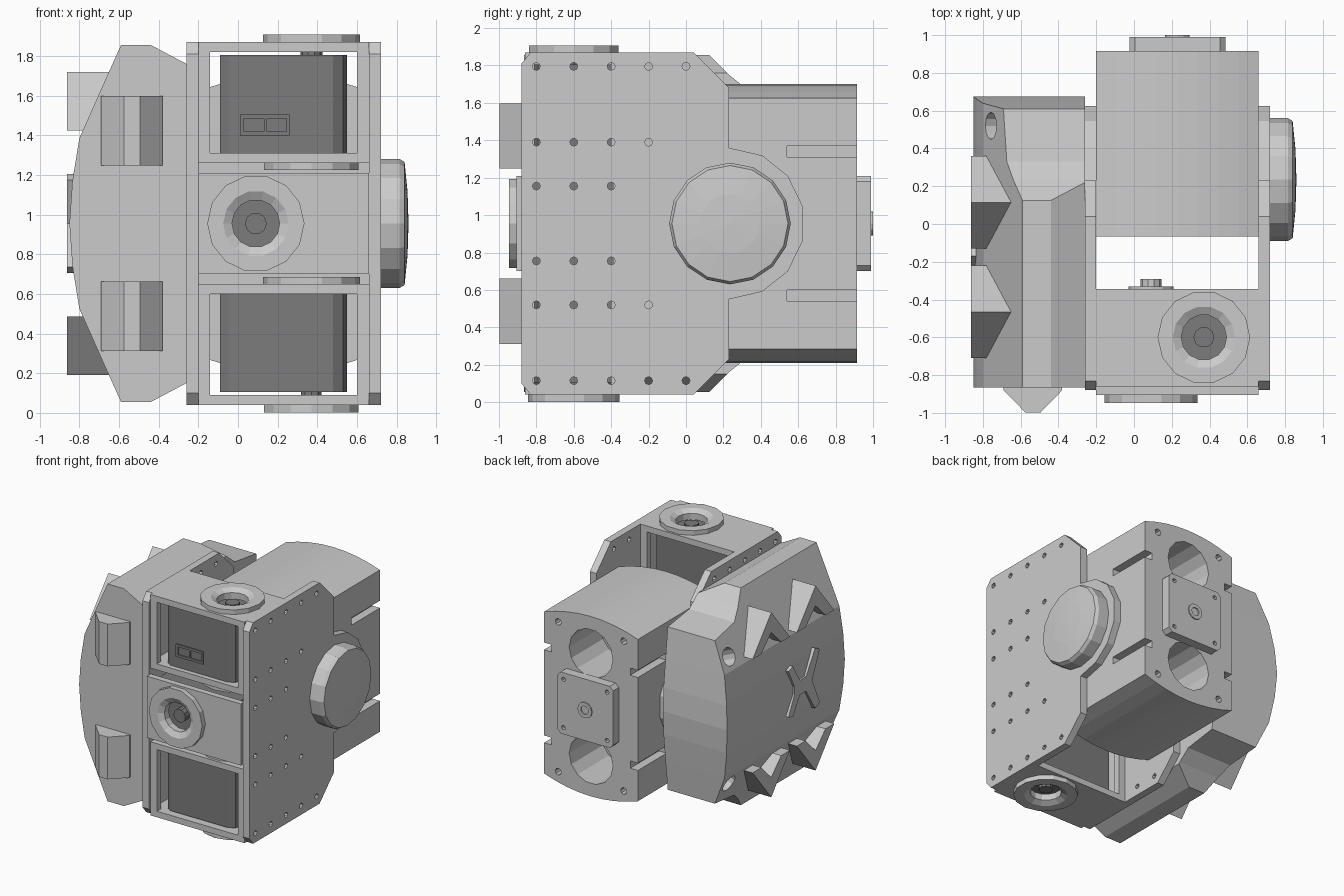
import bpy, bmesh, math
from mathutils import Vector

if "Cube" in bpy.data.objects:
    bpy.data.objects.remove(bpy.data.objects["Cube"])

ZC = 0.955  # height of the horizontal symmetry plane

dark = bpy.data.materials.new("dark_grey")
dark.diffuse_color = (0.2, 0.2, 0.2, 1)
dark.use_nodes = True
dark.node_tree.nodes["Principled BSDF"].inputs["Base Color"].default_value = dark.diffuse_color


def finish(bm, name, mat=None):
    bmesh.ops.remove_doubles(bm, verts=bm.verts, dist=1e-5)
    bmesh.ops.recalc_face_normals(bm, faces=bm.faces)
    me = bpy.data.meshes.new(name)
    bm.to_mesh(me)
    bm.free()
    ob = bpy.data.objects.new(name, me)
    bpy.context.collection.objects.link(ob)
    if mat:
        me.materials.append(mat)
    return ob


def prism(name, pts, axis, a, b, mat=None):
    """Extrude a 2D outline along an axis (X: y,z  Y: x,z  Z: x,y)."""
    bm = bmesh.new()
    put = {'X': lambda p, t: (t, p[0], p[1]),
           'Y': lambda p, t: (p[0], t, p[1]),
           'Z': lambda p, t: (p[0], p[1], t)}[axis]
    lo, hi = ([bm.verts.new(put(p, t)) for p in pts] for t in (a, b))
    bm.faces.new(lo)
    bm.faces.new(hi)
    for i in range(len(pts)):
        j = (i + 1) % len(pts)
        bm.faces.new((lo[i], lo[j], hi[j], hi[i]))
    return finish(bm, name, mat)


def box(name, x, y, z, mat=None):
    return prism(name, [(x[0], z[0]), (x[1], z[0]), (x[1], z[1]), (x[0], z[1])], 'Y', y[0], y[1], mat)


def lathe(name, prof, at, d, n=14, closed=False, mat=None):
    """Spin (radius, height) points about direction d through point at."""
    bm = bmesh.new()
    q = Vector((0, 0, 1)).rotation_difference(Vector(d))
    rings = [[bm.verts.new(Vector(at) + q @ Vector((r * math.cos(2 * math.pi * k / n),
              r * math.sin(2 * math.pi * k / n), h))) for k in range(n)] for r, h in prof]
    for i in range(len(rings) if closed else len(rings) - 1):
        p, s = rings[i], rings[(i + 1) % len(rings)]
        for k in range(n):
            m = (k + 1) % n
            bm.faces.new((p[k], p[m], s[m], s[k]))
    return finish(bm, name, mat)


def rod(name, r, at, d, length, n=12, mat=None):
    return lathe(name, [(0, 0), (r, 0), (r, length), (0, length)], at, d, n, mat=mat)


def boolean(ob, tools, op='DIFFERENCE'):
    for t in tools:
        m = ob.modifiers.new("cut", 'BOOLEAN')
        m.operation, m.object, m.solver = op, t, 'EXACT'
    dg = bpy.context.evaluated_depsgraph_get()
    dg.update()
    me = bpy.data.meshes.new_from_object(ob.evaluated_get(dg))
    ob.modifiers.clear()
    ob.data = me
    for t in tools:
        bpy.data.objects.remove(t)


def mirrored(half):
    """Complete an outline (upper half) by reflecting it about ZC."""
    return half + [(u, 2 * ZC - z) for u, z in reversed(half) if abs(z - ZC) > 1e-4]


def zpair(s, a, b):
    return sorted((ZC + s * a, ZC + s * b))


# Side plates with round hinge lobe and screw holes
lobe = [(0.23 + 0.405 * math.cos(a), ZC + 0.405 * math.sin(a))
        for a in [math.radians(d) for d in (90, 64, 39, 13)]]
plate = mirrored([(-0.88, 1.81), (-0.83, 1.87), (0.04, 1.87), (0.23, 1.68)] + lobe)
rows = ((0.84, 5), (0.435, 4), (0.2, 3))
for name, x in (("right_plate", 0.66), ("left_plate", -0.26)):
    ob = prism(name, plate, 'X', x, x + 0.06)
    boolean(ob, [rod("hole", 0.021, (x - 0.05, -0.8 + 0.2 * i, ZC + s * dz), (1, 0, 0), 0.16, 8)
                 for dz, n in rows for i in range(n) for s in (1, -1)])

# Hinge knob on the right
lathe("hinge_knob", [(0, 0), (0.325, 0), (0.325, 0.095), (0.31, 0.12), (0.16, 0.135), (0, 0.14)],
      (0.72, 0.235, ZC), (1, 0, 0), 16)

# Rear motor housing with crowned top and bottom
crown = [(0.23 + 0.43 * t, 1.70 - 0.075 * t * t) for t in (-1, -0.75, -0.5, -0.25, 0, 0.25, 0.5, 0.75, 1)]
housing = prism("motor_housing", mirrored(crown), 'Y', -0.065, 0.915)
tools = []
for s in (1, -1):
    tools.append(rod("bore", 0.2, (0.23, 0.5, ZC + s * 0.44), (0, 1, 0), 0.6, 14))
    for k in (1, -1):
        tools.append(rod("screw", 0.028, (0.23 + k * 0.3, 0.8, ZC + s * 0.62), (0, 1, 0), 0.3, 8))
        xs = sorted((0.23 + k * 0.36, 0.23 + k * 0.5))
        tools.append(box("slot", xs, (0.54, 1.0), zpair(s, 0.355, 0.415)))
boolean(housing, tools)

# Square rear flange with centre ring and corner holes
c, h = 0.05, 0.255
flange = prism("rear_flange", [(0.23 + sx * (h - a), ZC + sz * (h - b)) for sx, sz, a, b in
               ((1, 1, 0, .03), (1, 1, .03, 0), (-1, 1, .03, 0), (-1, 1, 0, .03),
                (-1, -1, 0, .03), (-1, -1, .03, 0), (1, -1, .03, 0), (1, -1, 0, .03))], 'Y', 0.91, 0.99)
boolean(flange, [rod("hole", 0.018, (0.23 + i * 0.2, 0.94, ZC + j * 0.2), (0, 1, 0), 0.2, 8)
                 for i in (1, -1) for j in (1, -1)])
lathe("rear_shaft_ring", [(0.065, 0), (0.065, 0.02), (0.035, 0.02), (0.035, 0)],
      (0.23, 0.98, ZC), (0, 1, 0), 12, True)


# Raised horn ring with countersunk bore
def horn(name, at, d, height):
    lathe(name + "_ring", [(0.245, 0), (0.245, height), (0.165, height), (0.12, height - 0.025), (0.12, -0.04),
                           (0.15, -0.04), (0.15, 0)], at, d, 14, True)
    low = Vector(at) - Vector(d) * 0.1
    rod(name + "_pin", 0.055, low, d, 0.09, 10, dark)


# Upper and lower servo units, mirrored about the middle
for s, tag in ((1, "upper"), (-1, "lower")):
    outer = box(tag + "_outer_plate", (-0.2, 0.66), (-0.86, -0.345), zpair(s, 0.865, 0.915))
    boolean(outer, [rod("bore", 0.14, (0.37, -0.6, ZC + s * 0.8), (0, 0, s), 0.2, 14)])
    box(tag + "_inner_plate", (-0.2, 0.66), (-0.86, -0.345), zpair(s, 0.305, 0.355))
    rod(tag + "_inner_disc", 0.245, (0.37, -0.6, ZC + s * 0.305), (0, 0, -s), 0.035, 14)
    horn(tag + "_horn", (0.37, -0.6, ZC + s * 0.915), (0, 0, s), 0.038)
    body = [(-0.09, -0.40), (-0.09, -0.79), (-0.045, -0.82), (0.48, -0.82), (0.53, -0.79), (0.55, -0.74), (0.55, -0.40)]
    z = zpair(s, 0.35, 0.85)
    prism(tag + "_servo", body, 'Z', z[0], z[1], dark)
    for x in ((-0.2, -0.14), (0.60, 0.66)):
        for y in ((-0.86, -0.81), (-0.40, -0.345)):
            box(tag + "_bracket_post", x, y, zpair(s, 0.35, 0.87))

# Connector socket on the upper servo
sock = box("connector_socket", (0.01, 0.26), (-0.83, -0.80), (1.40, 1.505), dark)
boolean(sock, [box("gap", x, (-0.9, -0.815), (1.42, 1.485)) for x in ((0.03, 0.13), (0.145, 0.245))])

# Middle servo with its axis pointing forward
front = box("middle_front_plate", (-0.2, 0.66), (-0.905, -0.855), (0.70, 1.21))
boolean(front, [rod("bore", 0.14, (0.09, -1, ZC), (0, 1, 0), 0.2, 14)])
horn("middle_horn", (0.09, -0.905, ZC), (0, -1, 0), 0.042)
box("middle_servo", (-0.14, 0.60), (-0.83, -0.38), (0.72, 1.19), dark)
box("middle_back_plate", (-0.2, 0.66), (-0.39, -0.345), (0.70, 1.21))
rod("middle_back_disc", 0.12, (0.09, -0.35, ZC), (0, 1, 0), 0.02)
rod("middle_back_pin", 0.055, (0.09, -0.35, ZC), (0, 1, 0), 0.06, 10)

# Armour shield on the left: front outline intersected with side outline
shield = prism("shield", mirrored([(-0.26, 1.76), (-0.44, 1.855), (-0.59, 1.855), (-0.68, 1.655),
                                   (-0.80, 1.385), (-0.835, 1.17), (-0.85, ZC)]), 'Y', -0.865, 0.8)
side = prism("side", mirrored([(-1.1, 1.95), (0.03, 1.95), (0.23, 1.75), (0.33, 1.67), (0.61, 1.63),
                               (0.64, 1.38), (0.665, 1.15), (0.675, ZC)]), 'X', -1, 0)
boolean(shield, [side], 'INTERSECT')
boolean(shield, [rod("hole", 0.072, (-0.62, 0.52, ZC + s * 0.465), Vector((-0.91, 0, s * 0.4)).normalized(), 0.4, 12)
                 for s in (1, -1)])

for s, tag in ((1, "upper"), (-1, "lower")):
    # Wedge blocks on the shield front
    z = zpair(s, 0.293, 0.643)
    prism(tag + "_front_wedge", [(-0.69, -0.84), (-0.69, -0.88), (-0.575, -0.998), (-0.495, -0.998),
                                 (-0.38, -0.88), (-0.38, -0.84)], 'Z', z[0], z[1])
    # Chevron ribs on the outer face
    for y in (0.115, -0.465):
        rib = [(-0.245, 0.47), (0, 0.765), (0.245, 0.47), (0.13, 0.47), (0, 0.6), (-0.13, 0.47)]
        prism(tag + "_chevron", [(y + u, ZC + s * v) for u, v in rib], 'X', -0.862, -0.62)

# Pinched cross relief in the middle of the outer face
prism("cross_relief", mirrored([(-0.34, ZC + 0.06), (-0.26, ZC + 0.06), (-0.17, ZC + 0.21), (-0.11, ZC + 0.19),
                                (-0.19, ZC + 0.03)])[0:5] +
      [(-0.19, ZC - 0.03), (-0.11, ZC - 0.19), (-0.17, ZC - 0.21), (-0.26, ZC - 0.06), (-0.34, ZC - 0.06),
       (-0.46, ZC - 0.25), (-0.52, ZC - 0.22), (-0.42, ZC), (-0.52, ZC + 0.22), (-0.46, ZC + 0.25)],
      'X', -0.862, -0.80)
